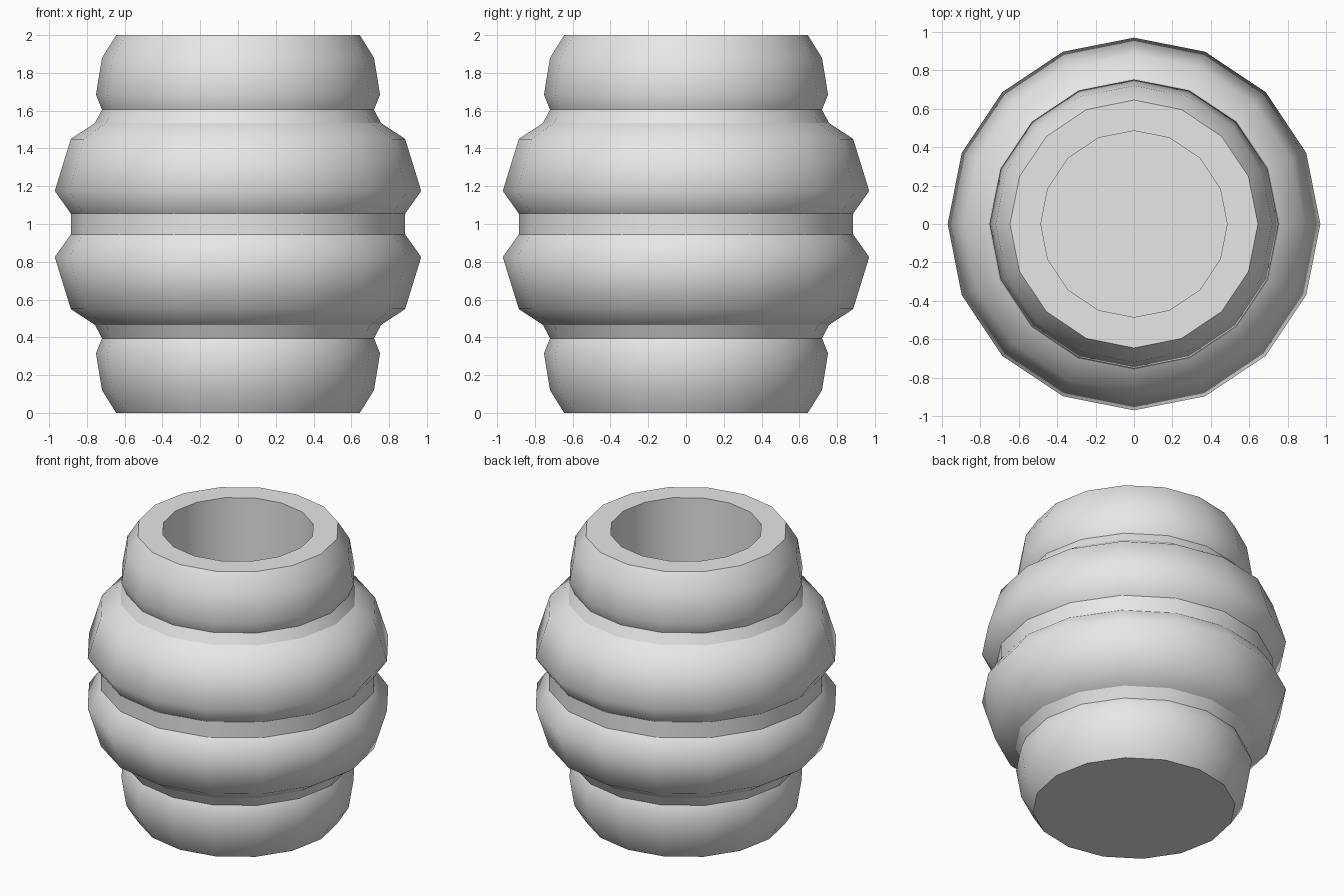
import bpy
import bmesh
from math import cos, sin, pi

cube = bpy.data.objects.get("Cube")
if cube:
    bpy.data.objects.remove(cube)

SIDES = 16
HEIGHT = 2.0

grey = bpy.data.materials.new("light_grey")
grey.use_nodes = True
grey.diffuse_color = (0.8, 0.8, 0.8, 1)
grey.node_tree.nodes["Principled BSDF"].inputs["Base Color"].default_value = (0.8, 0.8, 0.8, 1)

# Lower half of the outer wall: radius, height, crease
lower = [
    (0.645, 0.0, True), (0.72, 0.12, False), (0.752, 0.315, False), (0.72, 0.395, True),
    (0.757, 0.465, True), (0.885, 0.55, False), (0.97, 0.825, False), (0.885, 0.945, True),
]
# Upper half mirrors it, then the wall turns in to the hollow
upper = [(r, HEIGHT - z, crease) for r, z, crease in reversed(lower)]
hollow = [(0.485, HEIGHT, True), (0.485, 0.16, True)]


def lathe(name, profile, material):
    """Turn a profile around z and cap both ends."""
    bm = bmesh.new()
    rings = []
    for r, z, crease in profile:
        rings.append([bm.verts.new((r * cos(2 * pi * i / SIDES), r * sin(2 * pi * i / SIDES), z))
                      for i in range(SIDES)])
    for a, b in zip(rings, rings[1:]):
        for i in range(SIDES):
            j = (i + 1) % SIDES
            bm.faces.new((a[i], a[j], b[j], b[i]))
    bm.faces.new(rings[0][::-1])
    bm.faces.new(rings[-1])
    for face in bm.faces:
        face.smooth = True
    # Creases between the bands
    for ring, (r, z, crease) in zip(rings, profile):
        for i in range(SIDES):
            bm.edges.get((ring[i], ring[(i + 1) % SIDES])).smooth = not crease
    bmesh.ops.recalc_face_normals(bm, faces=bm.faces)
    mesh = bpy.data.meshes.new(name)
    bm.to_mesh(mesh)
    bm.free()
    mesh.materials.append(material)
    obj = bpy.data.objects.new(name, mesh)
    bpy.context.collection.objects.link(obj)
    return obj


# Ribbed hollow pot
lathe("ribbed_pot", lower + upper + hollow, grey)
